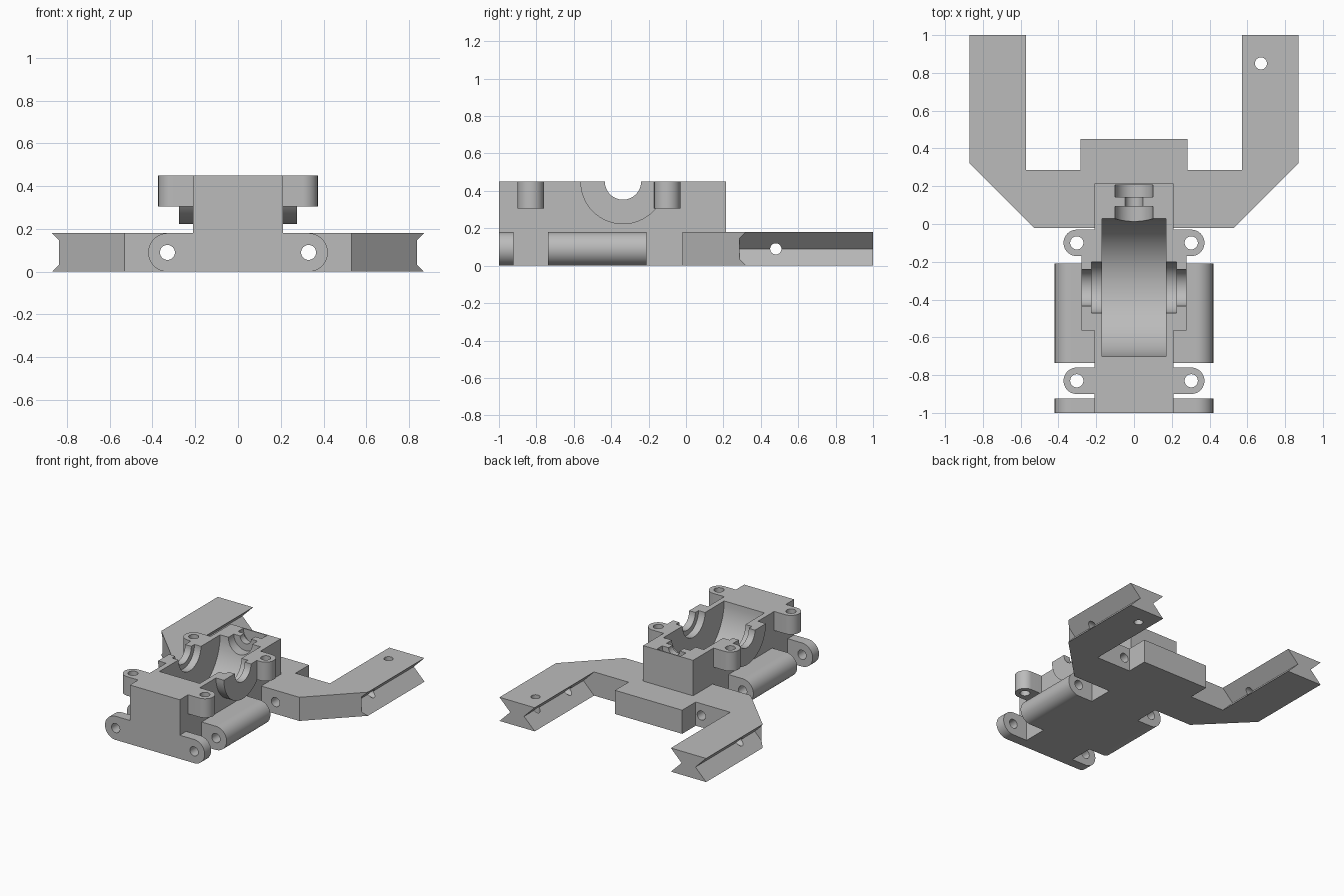
import bpy
import bmesh
from math import cos, sin, pi

if "Cube" in bpy.data.objects:
    bpy.data.objects.remove(bpy.data.objects["Cube"], do_unlink=True)

grey = bpy.data.materials.new("plain grey")
grey.use_nodes = True
grey.diffuse_color = (0.5, 0.5, 0.5, 1)
grey.node_tree.nodes["Principled BSDF"].inputs["Base Color"].default_value = (0.5, 0.5, 0.5, 1)

# Place a profile point (u, v) at depth w along the chosen axis
PLACE = {
    "x": lambda u, v, w: (w, u, v),
    "y": lambda u, v, w: (u, w, v),
    "z": lambda u, v, w: (u, v, w),
}


def prism(name, pts, axis, start, end):
    """Extrude a closed profile along an axis."""
    bm = bmesh.new()
    face = bm.faces.new([bm.verts.new(PLACE[axis](u, v, start)) for u, v in pts])
    ext = bmesh.ops.extrude_face_region(bm, geom=[face])
    moved = [g for g in ext["geom"] if isinstance(g, bmesh.types.BMVert)]
    bmesh.ops.translate(bm, verts=moved, vec=PLACE[axis](0, 0, end - start))
    bmesh.ops.recalc_face_normals(bm, faces=bm.faces)
    mesh = bpy.data.meshes.new(name)
    bm.to_mesh(mesh)
    bm.free()
    mesh.materials.append(grey)
    obj = bpy.data.objects.new(name, mesh)
    bpy.context.collection.objects.link(obj)
    return obj


def circle(u, v, r, n=64):
    return [(u + r * cos(2 * pi * i / n), v + r * sin(2 * pi * i / n)) for i in range(n)]


def rect(u0, u1, v0, v1):
    return [(u0, v0), (u1, v0), (u1, v1), (u0, v1)]


def tab(side, inner, u, v, r, n=24):
    """Half-round tab whose straight end reaches in to the body."""
    arc = [(side * (u + r * sin(pi * i / n)), v - r * cos(pi * i / n)) for i in range(n + 1)]
    return arc + [(side * inner, v + r), (side * inner, v - r)]


def combine(target, tools, operation):
    for tool in tools:
        mod = target.modifiers.new("combine", "BOOLEAN")
        mod.operation = operation
        mod.solver = "EXACT"
        mod.object = tool
        bpy.context.view_layer.objects.active = target
        bpy.ops.object.modifier_apply(modifier=mod.name)
        bpy.data.objects.remove(tool, do_unlink=True)


def finish(obj):
    bpy.ops.object.select_all(action="DESELECT")
    obj.select_set(True)
    bpy.context.view_layer.objects.active = obj
    bpy.ops.object.shade_smooth_by_angle(angle=0.5)


W, TOP, LOW = 0.21, 0.45, 0.18      # half width, housing top, frame top
WHEEL_Y, PIN_X, PIN_Z = -0.337, 0.33, 0.09
BACK = 0.215

# Gear housing: block, bearing bosses, screw lugs and hinge barrels
housing = prism("gear_housing", rect(-W, W, -1, BACK), "z", 0, TOP)
boss = [(WHEEL_Y + 0.228 * cos(pi + pi * i / 32), TOP + 0.228 * sin(pi + pi * i / 32))
        for i in range(33)]
adds = [prism("bearing_boss", boss, "x", -0.277, 0.277)]
cuts = []
for s in (-1, 1):
    for y in (-0.83, -0.1):
        adds.append(prism("screw_lug", tab(s, 0.15, 0.303, y, 0.07), "z", 0.305, TOP))
        cuts.append(prism("screw_hole", circle(s * 0.303, y, 0.035, 32), "z", 0.2, 0.6))
    for y0, y1 in ((-1, -0.923), (-0.737, -0.21)):
        adds.append(prism("hinge_barrel", tab(s, 0.15, PIN_X, PIN_Z, 0.09), "y", y0, y1))
    cuts.append(prism("pin_hole", circle(s * PIN_X, PIN_Z, 0.035, 32), "y", -1.1, -0.1))

# Wheel cavity, stepped bearing seats and cross-shaft seats
for r, half in ((0.365, 0.17), (0.135, 0.225), (0.097, 0.4)):
    cuts.append(prism("wheel_cut", circle(WHEEL_Y, TOP, r), "x", -half, half))
for r, y0, y1 in ((0.1, -0.1, 0.092), (0.047, 0, 0.18), (0.1, 0.143, 0.207)):
    cuts.append(prism("shaft_cut", circle(0, TOP, r), "y", y0, y1))
combine(housing, adds, "UNION")
combine(housing, cuts, "DIFFERENCE")
finish(housing)

# Forked frame with rear tab and two arms
half = [(0.283, 0.45), (0.283, 0.287), (0.573, 0.287), (0.573, 1),
        (0.87, 1), (0.87, 0.32), (0.53, -0.02)]
outline = half + [(-x, y) for x, y in reversed(half)]
frame = prism("forked_frame", outline, "z", 0, LOW)
cuts = [prism("housing_pocket", rect(-W, W, -0.2, BACK), "z", -0.1, 0.3),
        prism("arm_cross_hole", circle(0.48, PIN_Z, 0.03, 32), "x", -1, 1),
        prism("arm_top_hole", circle(0.672, 0.85, 0.032, 32), "z", -0.1, 0.3)]
for s in (-1, 1):
    cuts.append(prism("pin_hole", circle(s * PIN_X, PIN_Z, 0.035, 32), "y", -0.1, 0.4))
    # V grooves along both flanks of each arm
    for edge, d in ((0.87, -1), (0.573, 1)):
        vee = [(s * (edge + d * 0.09), PIN_Z), (s * (edge - d * 0.01), -0.01),
               (s * (edge - d * 0.01), LOW + 0.01)]
        cuts.append(prism("arm_groove", vee, "y", 0.287, 1.1))
combine(frame, cuts, "DIFFERENCE")
finish(frame)
